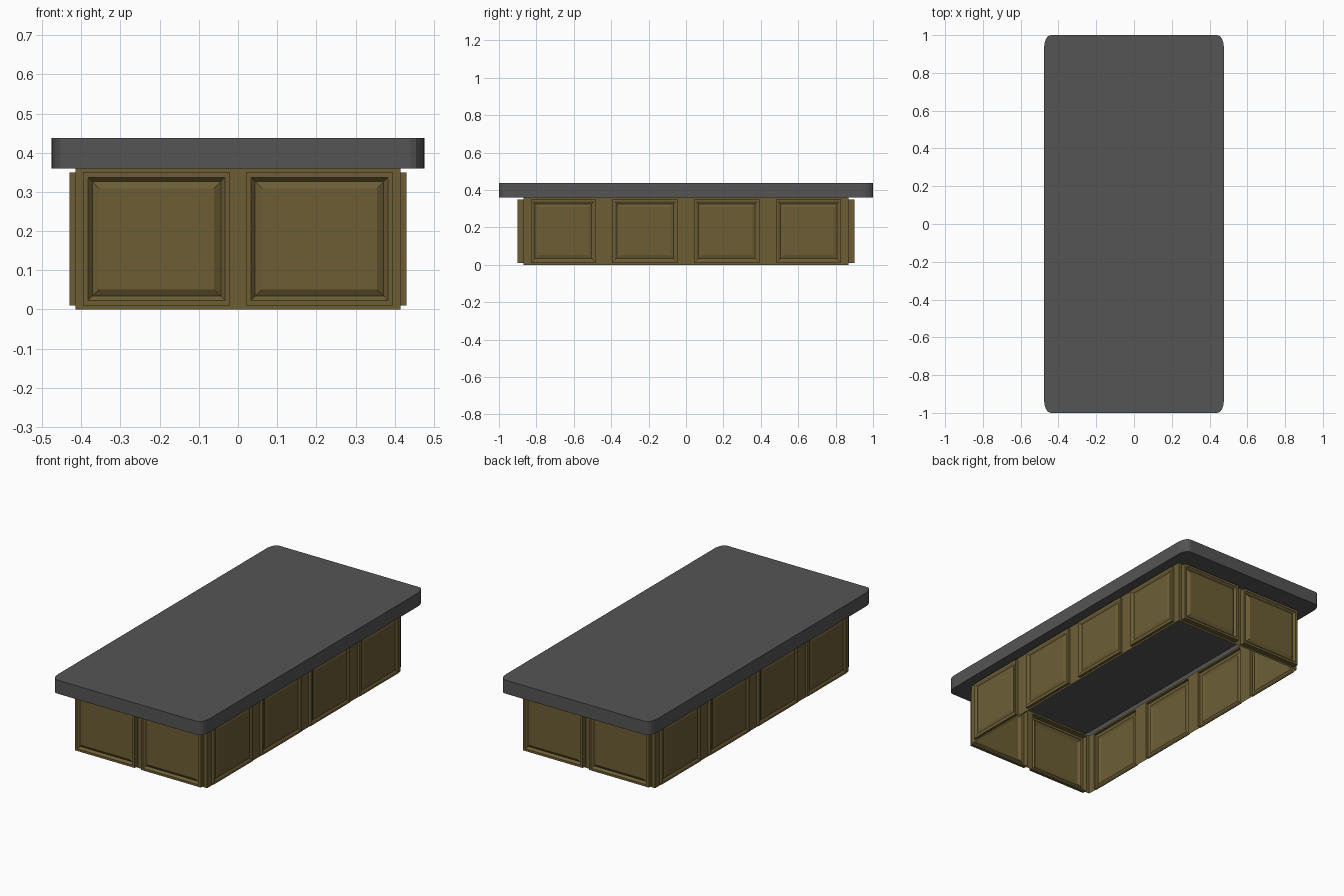
import bpy, bmesh, math
from mathutils import Matrix

cube = bpy.data.objects.get("Cube")
if cube:
    bpy.data.objects.remove(cube, do_unlink=True)


def make_material(name, rgb):
    mat = bpy.data.materials.new(name)
    mat.use_nodes = True
    color = (*rgb, 1.0)
    mat.diffuse_color = color
    mat.node_tree.nodes["Principled BSDF"].inputs["Base Color"].default_value = color
    return mat


stone = make_material("dark_grey_stone", (0.089, 0.089, 0.089))
wood = make_material("olive_brown_wood", (0.15, 0.111, 0.036))

HALF_X, HALF_Y = 0.415, 0.87      # base shell
SLAB_X, SLAB_Y = 0.476, 1.0       # countertop
BASE_TOP, SLAB_TOP = 0.36, 0.437


def finish(bm, name, mat):
    mesh = bpy.data.meshes.new(name)
    bm.to_mesh(mesh)
    bm.free()
    mesh.materials.append(mat)
    obj = bpy.data.objects.new(name, mesh)
    bpy.context.collection.objects.link(obj)
    return obj


def raised_panel(bm, x0, x1, z0, z1, depth):
    """Raised rim, shallow groove and bevelled centre field, facing -y."""
    profile = [(0, 0), (0, 1), (0.013, 1), (0.024, 0.6), (0.041, 0.95)]
    previous = None
    for inset, rise in profile:
        y = -depth * rise
        ring = [bm.verts.new(p) for p in (
            (x0 + inset, y, z0 + inset), (x1 - inset, y, z0 + inset),
            (x1 - inset, y, z1 - inset), (x0 + inset, y, z1 - inset))]
        if previous:
            for i in range(4):
                j = (i + 1) % 4
                bm.faces.new((previous[i], previous[j], ring[j], ring[i]))
        previous = ring
    bm.faces.new(previous)


def panelled_wall(name, half, centers, width, depth, distance, angle):
    """Thin wall sheet whose odd grid cells carry raised panels."""
    bm = bmesh.new()
    xs = [-half]
    for c in centers:
        xs += [c - width / 2, c + width / 2]
    xs.append(half)
    zs = [0, 0.01, 0.35, BASE_TOP]
    for i in range(len(xs) - 1):
        for k in range(3):
            x0, x1, z0, z1 = xs[i], xs[i + 1], zs[k], zs[k + 1]
            if i % 2 and k == 1:
                raised_panel(bm, x0, x1, z0, z1, depth)
            else:
                bm.faces.new([bm.verts.new(p) for p in (
                    (x0, 0, z0), (x1, 0, z0), (x1, 0, z1), (x0, 0, z1))])
    bmesh.ops.remove_doubles(bm, verts=bm.verts, dist=0.0001)
    place = Matrix.Rotation(angle, 4, "Z") @ Matrix.Translation((0, -distance, 0))
    bmesh.ops.transform(bm, matrix=place, verts=bm.verts)
    return finish(bm, name, wood)


# Panelled base, open underneath
end_centers = [-0.208, 0.208]
side_centers = [-0.655, -0.218, 0.218, 0.655]
for name, angle in (("front_wall", 0), ("back_wall", math.pi)):
    panelled_wall(name, HALF_X, end_centers, 0.376, 0.03, HALF_Y, angle)
for name, angle in (("left_wall", math.pi / 2), ("right_wall", -math.pi / 2)):
    panelled_wall(name, HALF_Y, side_centers, 0.35, 0.015, HALF_X, angle)

# Hollow countertop with rounded corners
bm = bmesh.new()
rx, ry, steps = 0.035, 0.065, 4
outline, opening = [], []
for corner, (sx, sy) in enumerate([(1, 1), (-1, 1), (-1, -1), (1, -1)]):
    for s in range(steps + 1):
        a = (corner + s / steps) * math.pi / 2
        outline.append((sx * (SLAB_X - rx) + rx * math.cos(a),
                        sy * (SLAB_Y - ry) + ry * math.sin(a)))
    opening.append(bm.verts.new((sx * HALF_X, sy * HALF_Y, BASE_TOP)))
upper = [bm.verts.new((x, y, SLAB_TOP)) for x, y in outline]
lower = [bm.verts.new((x, y, BASE_TOP)) for x, y in outline]
bm.faces.new(upper)
count = len(outline)
for i in range(count):
    j = (i + 1) % count
    bm.faces.new((upper[j], upper[i], lower[i], lower[j]))
    # Underside border between the edge and the base walls
    inner, following = opening[i // (steps + 1)], opening[j // (steps + 1)]
    if inner is following:
        bm.faces.new((lower[j], lower[i], inner))
    else:
        bm.faces.new((lower[j], lower[i], inner, following))
bmesh.ops.recalc_face_normals(bm, faces=bm.faces)
finish(bm, "countertop", stone)
